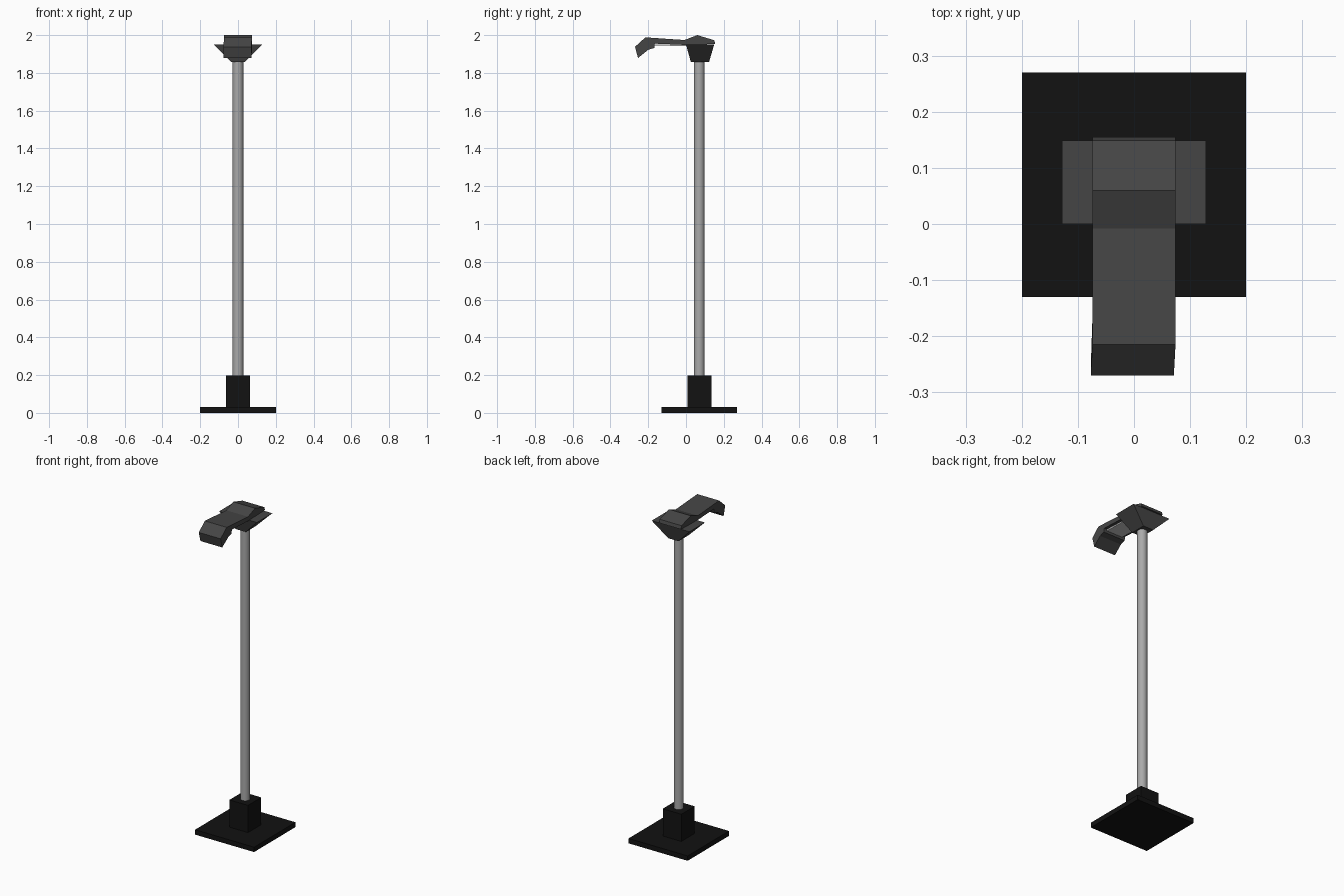
import bpy, bmesh

if "Cube" in bpy.data.objects:
    bpy.data.objects.remove(bpy.data.objects["Cube"])


def material(name, v):
    m = bpy.data.materials.new(name)
    m.diffuse_color = (v, v, v, 1)
    m.use_nodes = True
    m.node_tree.nodes["Principled BSDF"].inputs["Base Color"].default_value = m.diffuse_color
    return m


BLACK = material("black", 0.006)
DARK = material("dark_grey", 0.06)
STEEL = material("steel", 0.40)
GLASS = material("lamp_white", 0.75)


def finish(name, bm, mat):
    bmesh.ops.recalc_face_normals(bm, faces=bm.faces)
    me = bpy.data.meshes.new(name)
    bm.to_mesh(me)
    bm.free()
    ob = bpy.data.objects.new(name, me)
    bpy.context.collection.objects.link(ob)
    me.materials.append(mat)
    return ob


def frustum(name, low, high, z0, z1, mat):
    """Box between two rectangles, each given as (half width, y min, y max)."""
    bm = bmesh.new()
    rings = []
    for (w, a, b), z in ((low, z0), (high, z1)):
        rings.append([bm.verts.new((x, y, z)) for x, y in ((-w, a), (w, a), (w, b), (-w, b))])
    for ring in rings:
        bm.faces.new(ring)
    for i in range(4):
        j = (i + 1) % 4
        bm.faces.new((rings[0][i], rings[0][j], rings[1][j], rings[1][i]))
    return finish(name, bm, mat)


def extrude_profile(name, profile, half, mat):
    """Side profile in (y, z), extruded across x."""
    bm = bmesh.new()
    sides = [[bm.verts.new((x, y, z)) for y, z in profile] for x in (-half, half)]
    for s in sides:
        bm.faces.new(s)
    n = len(profile)
    for i in range(n):
        j = (i + 1) % n
        bm.faces.new((sides[0][i], sides[0][j], sides[1][j], sides[1][i]))
    return finish(name, bm, mat)


# Foot plate and socket
plate = (0.2, -0.13, 0.27)
frustum("base_plate", plate, plate, 0, 0.03, BLACK)
socket = (0.063, 0.007, 0.135)
frustum("pole_socket", socket, socket, 0.03, 0.197, BLACK)

# Pole
bpy.ops.mesh.primitive_cylinder_add(vertices=16, radius=0.028, depth=1.68, location=(0, 0.07, 1.03))
pole = bpy.context.object
pole.name = "pole"
pole.data.materials.append(STEEL)
bpy.ops.object.shade_smooth_by_angle()

# Flared bracket under the lamp head
frustum("head_bracket", (0.035, 0.026, 0.122), (0.128, 0.0, 0.149), 1.857, 1.95, DARK)

# Bent lamp arm with a drooping front lip
arm = extrude_profile("lamp_arm", [
    (0.155, 1.953), (0.149, 1.973), (0.06, 2.0), (-0.008, 1.974),
    (-0.215, 1.988), (-0.27, 1.938), (-0.254, 1.879), (-0.20, 1.922),
    (-0.168, 1.932), (-0.165, 1.955), (0.0, 1.948)], 0.074, DARK)
for v in arm.data.vertices:
    if v.co.y < -0.24:
        v.co.x -= 0.003

# Light panel beneath the arm
extrude_profile("light_panel", [
    (-0.168, 1.96), (0.01, 1.955), (0.01, 1.941), (-0.168, 1.946)], 0.055, GLASS)
